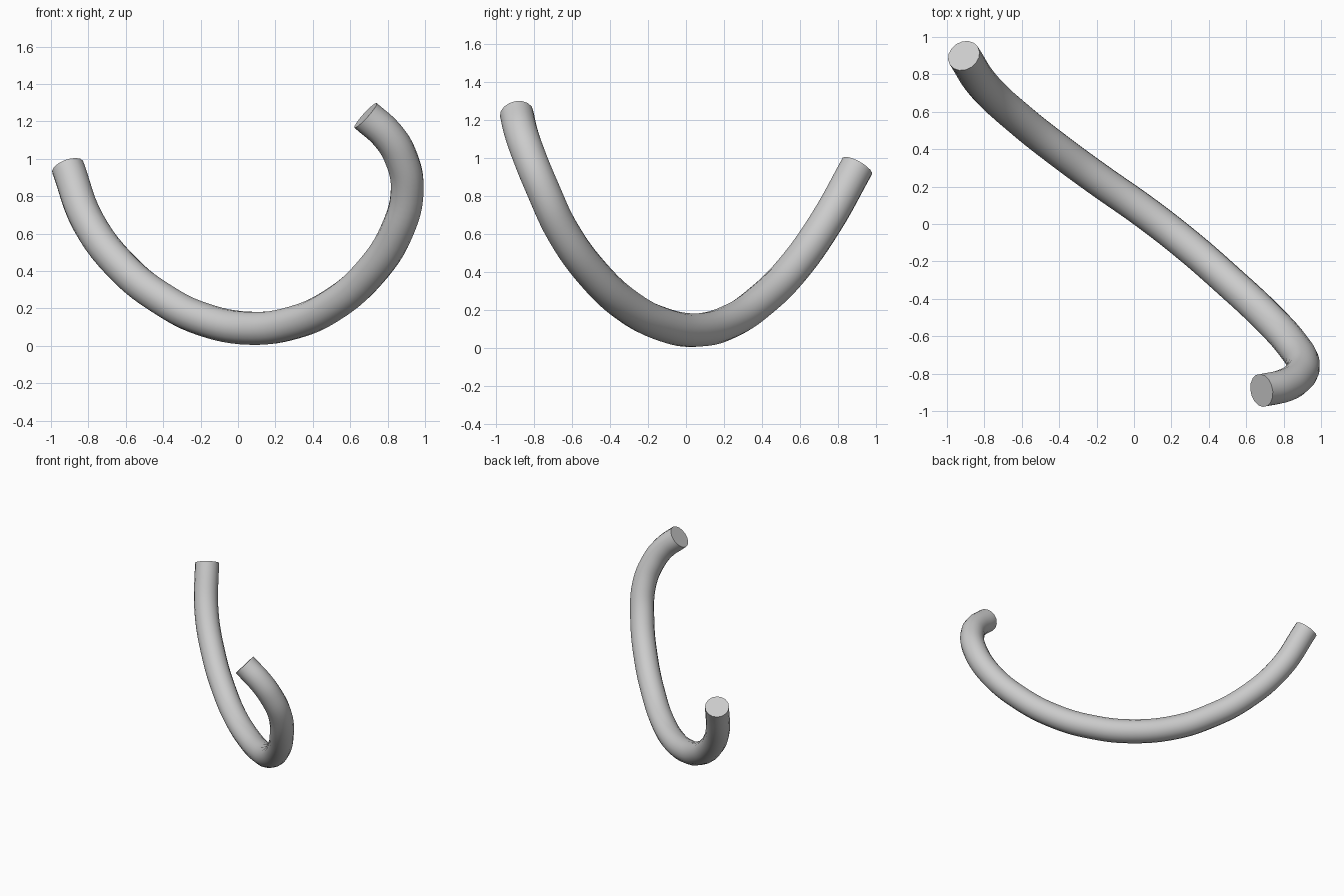
import bpy

if "Cube" in bpy.data.objects:
    bpy.data.objects.remove(bpy.data.objects["Cube"])

RADIUS = 0.089

# Centre line of the hooked rod, from the plain end to the curled end
PATH = [
    (-0.910, 0.900, 0.955), (-0.800, 0.735, 0.660), (-0.600, 0.550, 0.402),
    (-0.400, 0.392, 0.247), (-0.200, 0.245, 0.146), (0.070, 0.055, 0.094),
    (0.300, -0.125, 0.125), (0.500, -0.300, 0.215), (0.700, -0.485, 0.385),
    (0.850, -0.650, 0.615), (0.905, -0.755, 0.840), (0.870, -0.825, 1.010),
    (0.800, -0.865, 1.125), (0.682, -0.890, 1.232),
]

curve = bpy.data.curves.new("bent_rod", "CURVE")
curve.dimensions = "3D"
curve.bevel_depth = RADIUS
curve.bevel_resolution = 6
curve.resolution_u = 6
curve.use_fill_caps = True

spline = curve.splines.new("BEZIER")
spline.bezier_points.add(len(PATH) - 1)
for point, co in zip(spline.bezier_points, PATH):
    point.co = co
    point.handle_left_type = point.handle_right_type = "AUTO"

rod = bpy.data.objects.new("bent_rod", curve)
bpy.context.collection.objects.link(rod)

# Turn the swept curve into a mesh, weld the end caps and smooth the sides
bpy.context.view_layer.objects.active = rod
rod.select_set(True)
bpy.ops.object.convert(target="MESH")
bpy.ops.object.mode_set(mode="EDIT")
bpy.ops.mesh.select_all(action="SELECT")
bpy.ops.mesh.remove_doubles(threshold=0.0005)
bpy.ops.mesh.normals_make_consistent(inside=False)
bpy.ops.object.mode_set(mode="OBJECT")
bpy.ops.object.shade_smooth_by_angle()
